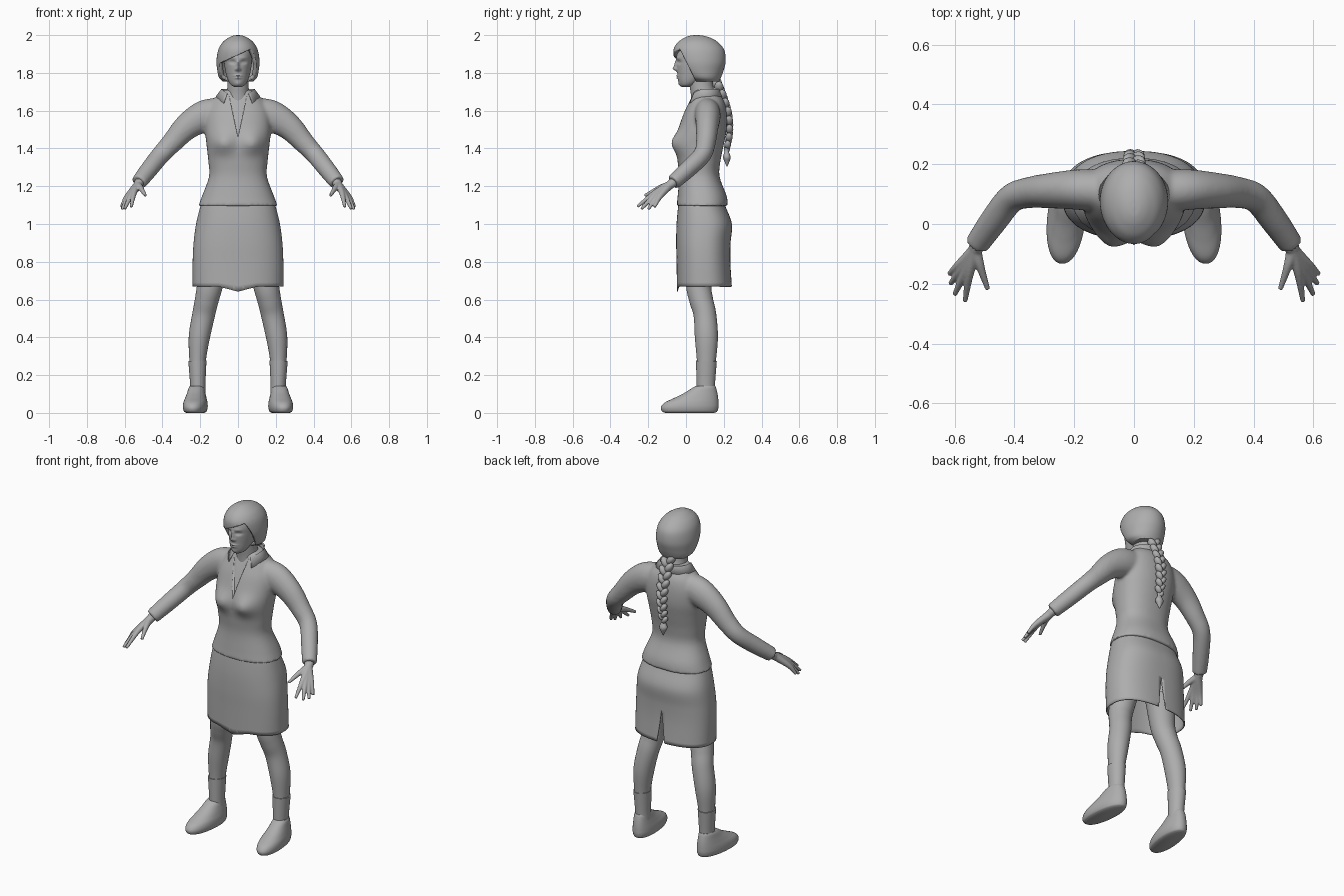
import bpy, bmesh, math
from mathutils import Vector, Matrix

cube = bpy.data.objects.get("Cube")
if cube:
    bpy.data.objects.remove(cube, do_unlink=True)

grey = bpy.data.materials.new("plain grey")
grey.use_nodes = True
colour = (0.42, 0.42, 0.42, 1)
grey.diffuse_color = colour
grey.node_tree.nodes["Principled BSDF"].inputs["Base Color"].default_value = colour


def spline(rows, steps):
    """Smoothly interpolate a short list of section rows."""
    rows = [Vector(r) for r in rows]
    out = []
    for i in range(len(rows) - 1):
        p, q = rows[i], rows[i + 1]
        before = rows[i - 1] if i else p * 2 - q
        after = rows[i + 2] if i + 2 < len(rows) else q * 2 - p
        for k in range(steps):
            t = k / steps
            out.append(p + (q - before) * (t / 2)
                       + (before * 2 - p * 5 + q * 4 - after) * (t * t / 2)
                       + (p * 3 - before - q * 3 + after) * (t ** 3 / 2))
    return out + [rows[-1]]


def loft(bm, rows, flat=False, power=2, n=40, steps=6, caps=True):
    """Skin oval sections (x, y, z, half width, half depth) along a path."""
    rows = spline(rows, steps)
    centres = [Vector(r[:3]) for r in rows]
    rings = []
    for i, r in enumerate(rows):
        t = (centres[min(i + 1, len(rows) - 1)] - centres[max(i - 1, 0)]).normalized()
        if flat:
            t = Vector((0, 0, 1))
        u = Vector((0, 1, 0)).cross(t).normalized()
        v = t.cross(u)
        ring = []
        for k in range(n):
            a = math.tau * k / n
            c, s = math.cos(a), math.sin(a)
            c = math.copysign(abs(c) ** (2 / power), c)
            s = math.copysign(abs(s) ** (2 / power), s)
            ring.append(bm.verts.new(centres[i] + u * (c * r[3]) + v * (s * r[4])))
        rings.append(ring)
    for lo, hi in zip(rings, rings[1:]):
        for k in range(n):
            j = (k + 1) % n
            bm.faces.new((lo[k], lo[j], hi[j], hi[k]))
    if caps:
        bm.faces.new(rings[0])
        bm.faces.new(rings[-1])


def stack(rows, x=0):
    """Turn (height, half width, front, back) into level sections."""
    return [(x, (f + b) / 2, z, w, (b - f) / 2) for z, w, f, b in rows]


def finish(bm, name):
    bmesh.ops.recalc_face_normals(bm, faces=bm.faces)
    mesh = bpy.data.meshes.new(name)
    bm.to_mesh(mesh)
    bm.free()
    mesh.materials.append(grey)
    ob = bpy.data.objects.new(name, mesh)
    bpy.context.collection.objects.link(ob)
    bpy.ops.object.select_all(action='DESELECT')
    ob.select_set(True)
    bpy.context.view_layer.objects.active = ob
    bpy.ops.object.shade_smooth_by_angle(angle=math.radians(50))
    return ob


def fuse(ob, voxel, rounds):
    m = ob.modifiers.new("fuse", 'REMESH')
    m.mode, m.voxel_size, m.use_smooth_shade = 'VOXEL', voxel, True
    m = ob.modifiers.new("soften", 'SMOOTH')
    m.iterations = rounds


def thicken(ob, depth):
    m = ob.modifiers.new("thickness", 'SOLIDIFY')
    m.thickness, m.offset = depth, -1


def cut(bm, point, normal):
    bmesh.ops.bisect_plane(bm, geom=bm.verts[:] + bm.edges[:] + bm.faces[:],
                           plane_co=point, plane_no=normal)


def drop_faces(bm, rule):
    doomed = [f for f in bm.faces if rule(f.calc_center_median())]
    bmesh.ops.delete(bm, geom=doomed, context='FACES')


def bump(co, x, z, sx, sz):
    return math.exp(-((abs(co.x) - x) / sx) ** 2 - ((co.z - z) / sz) ** 2)


# Blouse: torso and sleeves fused into one soft body
bm = bmesh.new()
loft(bm, stack([(1.095, .21, -.05, .223), (1.15, .19, -.044, .215), (1.25, .154, -.037, .178),
                (1.33, .157, -.044, .182), (1.42, .167, -.05, .2), (1.5, .175, -.04, .215),
                (1.58, .17, -.015, .216), (1.64, .145, .012, .206), (1.68, .11, .03, .185),
                (1.71, .075, .04, .165)]), flat=True, power=2.3)
for v in bm.verts:
    if v.co.y < .05:
        v.co.y -= .038 * bump(v.co, .08, 1.43, .06, .055)
for s in (1, -1):
    loft(bm, [(s * x, y, z, a, b) for x, y, z, a, b in (
        (.09, .11, 1.59, .08, .07), (.18, .115, 1.57, .084, .068), (.27, .112, 1.515, .07, .06),
        (.35, .105, 1.43, .056, .052), (.41, .085, 1.365, .05, .048),
        (.47, .01, 1.29, .047, .046), (.525, -.068, 1.22, .042, .04))])
blouse = finish(bm, "blouse")
fuse(blouse, .009, 7)

# Open neckline cut into the blouse front
bm = bmesh.new()
ends = [[bm.verts.new((x, y + d, z)) for x, y, z in
         ((-.06, .055, 1.74), (.06, .055, 1.74), (0, -.035, 1.46))] for d in (0, -.2)]
bm.faces.new(ends[0])
bm.faces.new(ends[1])
for k in range(3):
    j = (k + 1) % 3
    bm.faces.new((ends[0][k], ends[0][j], ends[1][j], ends[1][k]))
cutter = finish(bm, "neckline_cutter")
cutter.hide_render = True
cutter.hide_set(True)
m = blouse.modifiers.new("neckline", 'BOOLEAN')
m.operation, m.object = 'DIFFERENCE', cutter

# Collar: a folded band round the neck with pointed fronts
bm = bmesh.new()
bands = []
for i in range(41):
    a = math.radians(-140 + 7 * i)
    front = max(0, -math.cos(a)) ** 2
    sx, cy = math.sin(a), math.cos(a)
    bands.append([bm.verts.new(p) for p in (
        (sx * .072, .1 + cy * .072, 1.69 - front * .03),
        (sx * .088, .1 + cy * .08, 1.715 - front * .04),
        (sx * .118, .1 + cy * (.095 + front * .02), 1.675 - front * .06))])
for p, q in zip(bands, bands[1:]):
    for k in range(2):
        bm.faces.new((p[k], p[k + 1], q[k + 1], q[k]))
thicken(finish(bm, "collar"), .006)

# Skirt: open tube with dipped front hem and a back slit
bm = bmesh.new()
loft(bm, stack([(.668, .24, -.048, .243), (.8, .24, -.05, .235), (.9, .235, -.052, .236),
                (1, .222, -.05, .243), (1.09, .2, -.042, .21), (1.13, .185, -.035, .195)]),
     flat=True, power=2.4, n=96, caps=False)
for v in bm.verts:
    if v.co.y < 0 and v.co.z < .72:
        v.co.z -= .025 * max(0, 1 - abs(v.co.x) / .1) * (.72 - v.co.z) / .05
slope = .13
for s in (1, -1):
    cut(bm, (0, 0, .86), (s, 0, slope))
drop_faces(bm, lambda c: c.y > .1 and abs(c.x) < (.86 - c.z) * slope)
thicken(finish(bm, "skirt"), .006)

# Neck and head, with the face shaped by soft bumps
bm = bmesh.new()
loft(bm, [(0, .1, 1.58, .075, .07), (0, .092, 1.68, .062, .066),
          (0, .082, 1.73, .056, .062), (0, .075, 1.8, .055, .06)], flat=True)
finish(bm, "neck")
bm = bmesh.new()
loft(bm, stack([(1.726, .02, -.022, .02), (1.737, .038, -.032, .05), (1.76, .052, -.041, .09),
                (1.8, .065, -.046, .14), (1.85, .073, -.05, .16), (1.9, .076, -.047, .165),
                (1.95, .065, -.02, .15), (1.98, .03, .02, .1)]), flat=True, n=144, steps=12)
features = [(.017, 0, 1.822, .01, .011), (.012, 0, 1.843, .008, .022), (.005, .012, 1.818, .006, .007),
            (-.012, .029, 1.857, .015, .009), (.005, .03, 1.857, .009, .005), (.003, .03, 1.88, .02, .007),
            (.007, 0, 1.785, .02, .005), (.007, 0, 1.773, .017, .005), (.005, 0, 1.74, .018, .013)]
for v in bm.verts:
    if v.co.y < .03:
        v.co.y -= sum(f[0] * bump(v.co, *f[1:]) for f in features)
finish(bm, "head")

# Hair: cap with a swept fringe, opened for the face
bm = bmesh.new()
loft(bm, stack([(1.755, .08, .04, .175), (1.775, .1, .0, .185), (1.81, .109, -.035, .198),
                (1.86, .114, -.06, .21), (1.92, .105, -.066, .203), (1.96, .083, -.045, .172),
                (1.985, .052, -.01, .132), (1.997, .025, .022, .09), (2, .004, .05, .06)]),
     flat=True, n=72)
fringe, side = Vector((-.45, 0, 1)), Vector((0, 1, .5))
cut(bm, (0, 0, 1.895), fringe)
cut(bm, (0, 0, 1.86), side)
drop_faces(bm, lambda c: c.dot(fringe) < 1.895 and c.dot(side) < .93)
thicken(finish(bm, "hair"), .02)

# Braid: overlapping slanted locks, a tie and a tassel
bm = bmesh.new()
path = spline([(0, .165, 1.745), (0, .2, 1.66), (0, .226, 1.57), (0, .23, 1.48), (0, .217, 1.4)], 4)
for i, p in enumerate(path):
    s = 1 if i % 2 else -1
    size = 1 - .02 * i
    place = (Matrix.Translation(p + Vector((s * .016 * size, 0, 0)))
             @ Matrix.Rotation(s * math.radians(35), 4, 'Y')
             @ Matrix.Diagonal((.021 * size, .025 * size, .036 * size, 1)))
    bmesh.ops.create_uvsphere(bm, u_segments=16, v_segments=10, radius=1, matrix=place)
loft(bm, [(0, .216, 1.405, .013, .013), (0, .215, 1.385, .011, .011), (0, .216, 1.355, .024, .02),
          (0, .217, 1.33, .014, .013), (0, .217, 1.305, .002, .002)], flat=True, n=16)
finish(bm, "braid")

fingers = [((.515, -.14, 1.19), (.489, -.218, 1.15)), ((.55, -.165, 1.165), (.565, -.258, 1.092)),
           ((.566, -.165, 1.152), (.6, -.236, 1.08)), ((.58, -.155, 1.143), (.614, -.2, 1.078)),
           ((.588, -.14, 1.143), (.618, -.167, 1.09))]
for s, label in ((1, "left_"), (-1, "right_")):
    # Hand: fingers fanning from the wrist
    bm = bmesh.new()
    for knuckle, tip in fingers:
        rows = [(.515, -.05, 1.235, .024, .024), (.53, -.085, 1.207, .023, .023),
                (*knuckle, .015, .015), (*tip, .008, .008)]
        loft(bm, [(s * r[0], *r[1:]) for r in rows], n=16)
    fuse(finish(bm, label + "hand"), .004, 3)

    # Leg
    bm = bmesh.new()
    loft(bm, [(s * x, y, z, a, b) for x, y, z, a, b in (
        (.212, .105, .09, .036, .044), (.213, .105, .15, .037, .045), (.214, .108, .27, .043, .05),
        (.205, .108, .4, .056, .061), (.182, .1, .52, .06, .06), (.165, .08, .6, .063, .063),
        (.148, .068, .68, .069, .068), (.12, .08, .85, .085, .085))])
    finish(bm, label + "leg")

    # Ankle sock
    bm = bmesh.new()
    loft(bm, [(s * x, y, z, a, b) for x, y, z, a, b in (
        (.212, .105, .1, .04, .047), (.213, .105, .16, .041, .049), (.215, .108, .275, .048, .055))])
    finish(bm, label + "sock")

    # Shoe: level slices, toe turned slightly outward
    bm = bmesh.new()
    loft(bm, stack([(0, .045, -.11, .15), (.008, .058, -.127, .165), (.03, .064, -.132, .172),
                    (.055, .062, -.112, .172), (.08, .055, -.06, .17), (.105, .048, -.01, .166),
                    (.13, .042, .03, .16), (.142, .036, .05, .155)]), flat=True, power=2.2)
    for v in bm.verts:
        v.co.x += s * (.228 - .09 * v.co.y)
    finish(bm, label + "shoe")
